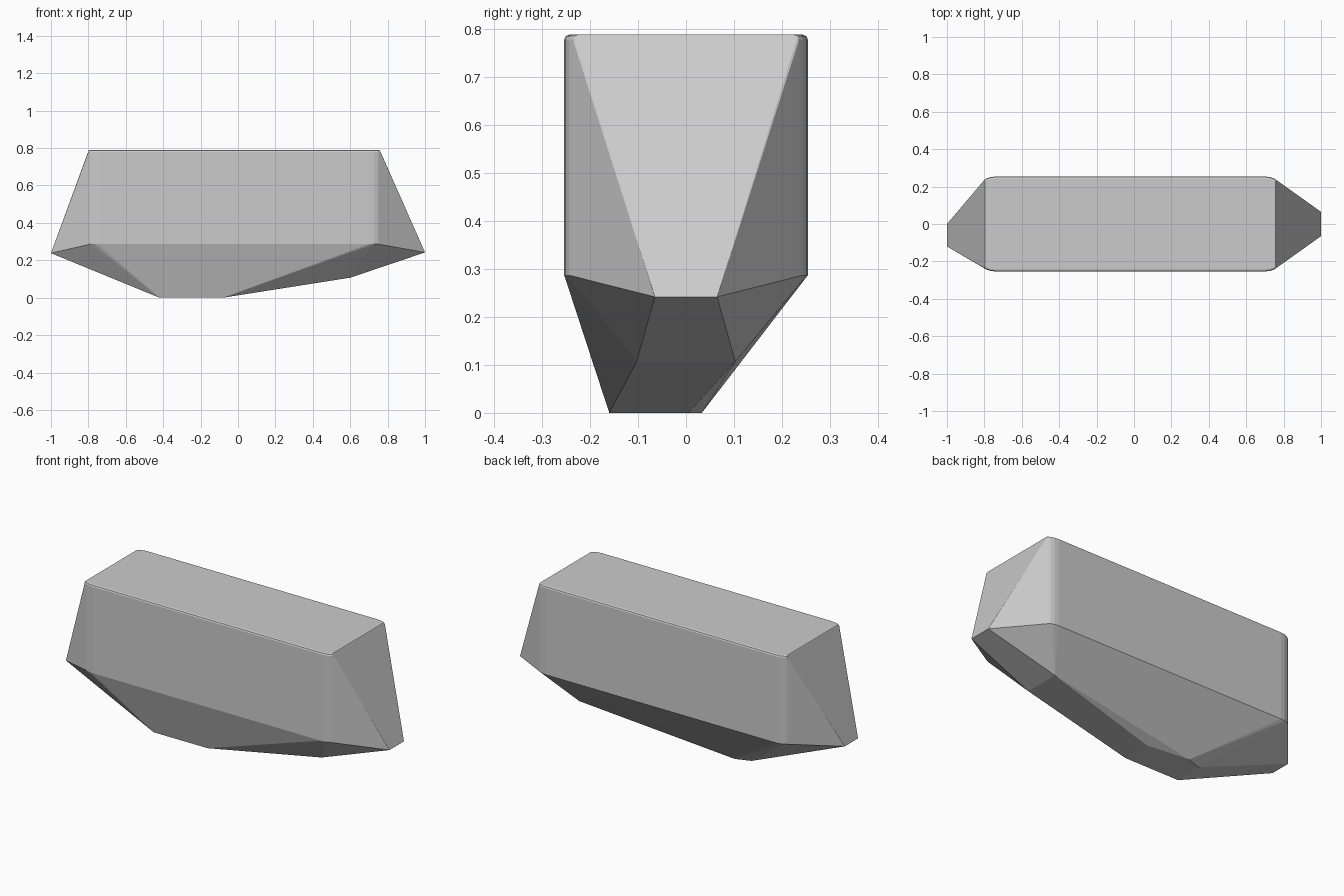
import bpy, bmesh, math

if "Cube" in bpy.data.objects:
    bpy.data.objects.remove(bpy.data.objects["Cube"])

X0, X1, HALF = -0.80, 0.76, 0.254   # block ends and half width


def ring(inset, z):
    """Rounded-corner outline of the upper block at one height."""
    pts = []
    for side in (-1, 1):
        for end, s in ((X0, 1), (X1, -1)):
            # softened vertical corner
            for dx, dy in ((0.0, 0.018), (0.012, 0.010), (0.033, 0.003), (0.06, 0.0)):
                pts.append((end + s * (dx + inset * 0.3), side * (HALF - dy - inset), z))
    return pts


# upper block with softened top rim
points = ring(0, 0.287) + ring(0, 0.779) + ring(0.003, 0.786) + ring(0.011, 0.789)
# pointed ends
points += [(-1, -0.12, 0.238), (-1, 0.0, 0.238), (1, -0.065, 0.242), (1, 0.065, 0.242)]
# sloped nose under the right end
points += [(0.6, -0.103, 0.107), (0.6, 0.103, 0.107)]
# small flat base
points += [(-0.42, -0.16, 0), (-0.08, -0.16, 0), (-0.08, 0.005, 0),
           (-0.33, 0.033, 0), (-0.415, 0.003, 0)]

# faceted body is the convex skin around those outlines
bm = bmesh.new()
for p in points:
    bm.verts.new(p)
bmesh.ops.convex_hull(bm, input=bm.verts)
bmesh.ops.delete(bm, geom=[v for v in bm.verts if not v.link_faces], context='VERTS')
bmesh.ops.dissolve_limit(bm, angle_limit=math.radians(0.5), verts=bm.verts, edges=bm.edges)
bmesh.ops.recalc_face_normals(bm, faces=bm.faces)
mesh = bpy.data.meshes.new("faceted_block")
bm.to_mesh(mesh)
bm.free()
body = bpy.data.objects.new("faceted_block", mesh)
bpy.context.collection.objects.link(body)
bpy.context.view_layer.objects.active = body
body.select_set(True)
